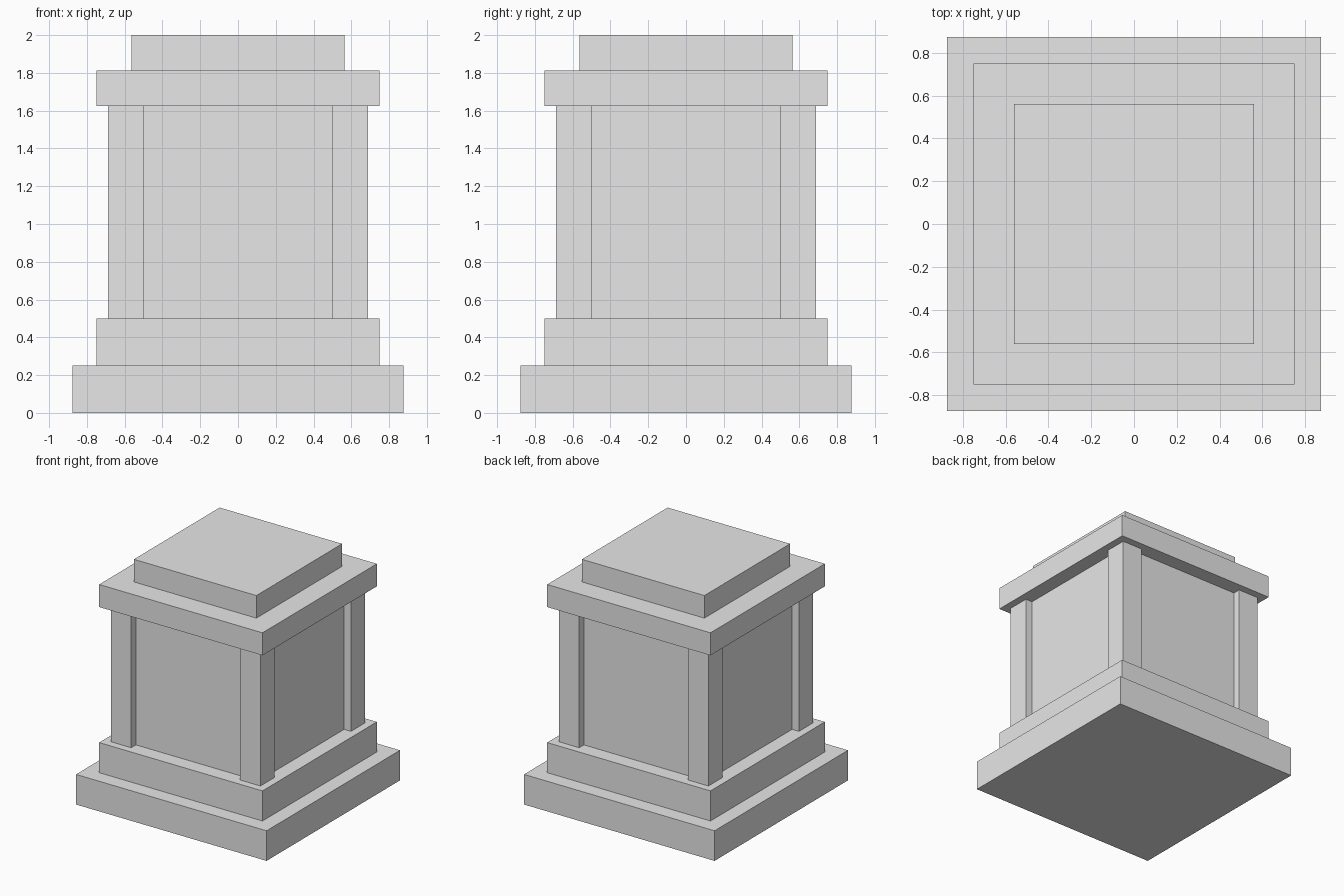
import bpy

cube = bpy.data.objects.get("Cube")
if cube:
    bpy.data.objects.remove(cube, do_unlink=True)

GREY = (0.8, 0.8, 0.8, 1)
stone = bpy.data.materials.new("light_grey_stone")
stone.use_nodes = True
stone.diffuse_color = GREY
stone.node_tree.nodes["Principled BSDF"].inputs["Base Color"].default_value = GREY


def block(name, width, bottom, top, x=0, y=0):
    """Square upright block between two heights."""
    bpy.ops.mesh.primitive_cube_add(size=1, location=(x, y, (bottom + top) / 2))
    obj = bpy.context.object
    obj.name = name
    obj.scale = (width, width, top - bottom)
    bpy.ops.object.transform_apply(location=False, rotation=False, scale=True)
    obj.data.materials.append(stone)
    return obj


# Stepped base
block("base_slab", 1.75, 0, 0.25)
block("base_step", 1.5, 0.25, 0.5)

# Recessed body with a post at each corner
block("body", 1.25, 0.5, 1.625)
for side, x in (("left", 1), ("right", -1)):
    for end, y in (("front", -1), ("back", 1)):
        block(f"{end}_{side}_post", 0.1875, 0.5, 1.625, x * 0.59375, y * 0.59375)

# Stepped cap
block("cap_slab", 1.5, 1.625, 1.8125)
block("cap_top", 1.125, 1.8125, 2)
